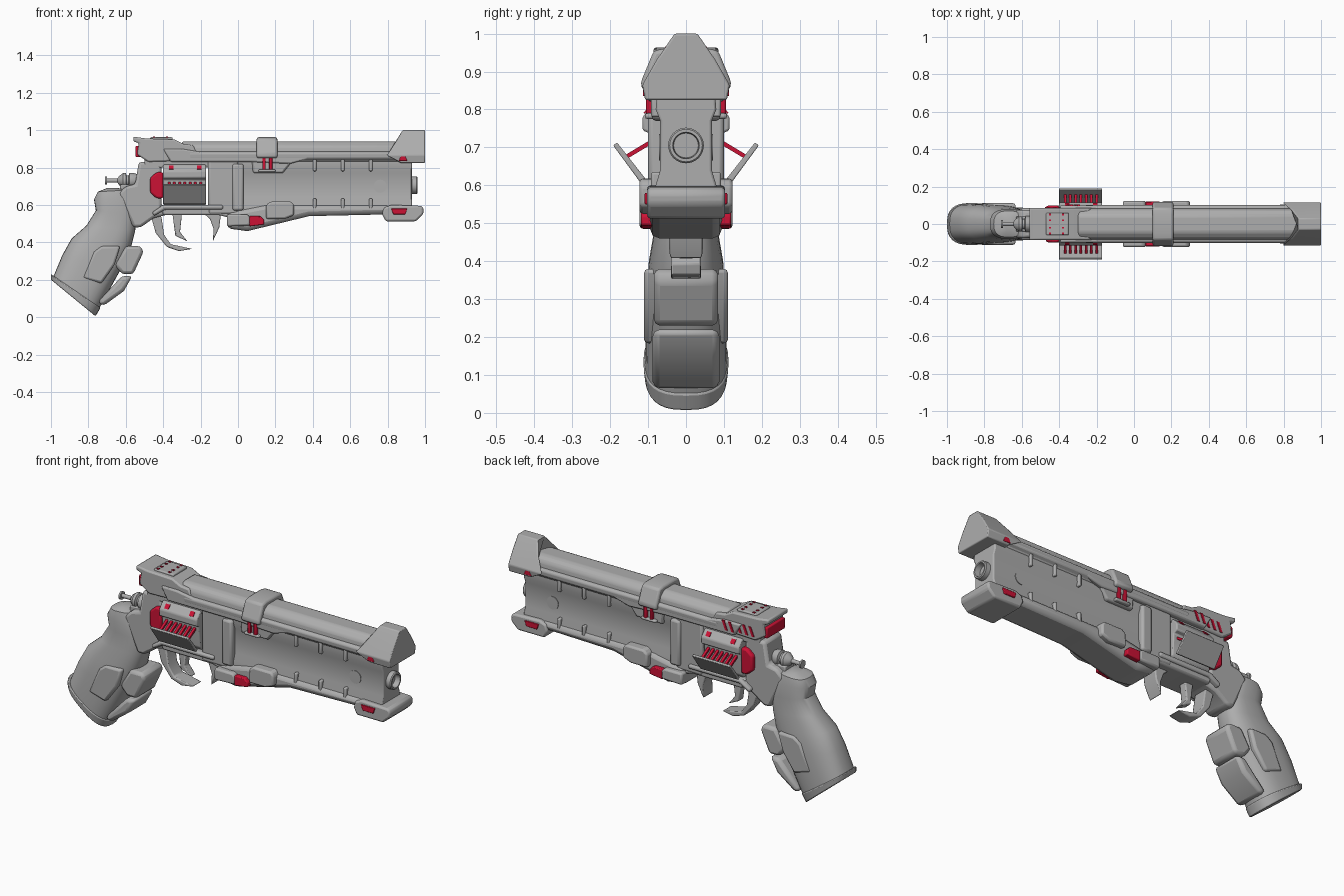
import bpy, bmesh, math
from mathutils import Vector

default = bpy.data.objects.get("Cube")
if default:
    bpy.data.objects.remove(default, do_unlink=True)


def make_material(name, color):
    mat = bpy.data.materials.new(name)
    mat.use_nodes = True
    mat.diffuse_color = color
    mat.node_tree.nodes["Principled BSDF"].inputs["Base Color"].default_value = color
    return mat


GREY = make_material("gunmetal grey", (.42, .42, .42, 1))
RED = make_material("bright red", (.6, .006, .035, 1))


def finish(name, bm, mat, bevel=0):
    """Turn a bmesh into a shaded, optionally bevelled object."""
    bmesh.ops.recalc_face_normals(bm, faces=bm.faces)
    mesh = bpy.data.meshes.new(name)
    bm.to_mesh(mesh)
    bm.free()
    mesh.materials.append(mat)
    obj = bpy.data.objects.new(name, mesh)
    bpy.context.collection.objects.link(obj)
    if bevel:
        mod = obj.modifiers.new("edge bevel", "BEVEL")
        mod.width = bevel
        mod.segments = 2
        mod.limit_method = "ANGLE"
    bpy.ops.object.select_all(action="DESELECT")
    obj.select_set(True)
    bpy.context.view_layer.objects.active = obj
    bpy.ops.object.shade_smooth_by_angle(angle=math.radians(35))
    return obj


def bridge(name, rings, mat, bevel=0):
    """Skin a sequence of matching closed rings and cap both ends."""
    bm = bmesh.new()
    loops = [[bm.verts.new(p) for p in ring] for ring in rings]
    n = len(loops[0])
    for a, b in zip(loops, loops[1:]):
        for i in range(n):
            j = (i + 1) % n
            bm.faces.new((a[i], a[j], b[j], b[i]))
    bm.faces.new(loops[0])
    bm.faces.new(loops[-1])
    return finish(name, bm, mat, bevel)


def prism(name, pts, half, mat=GREY, bevel=.01, y=0):
    """Side profile (x, z) extruded across the width."""
    return bridge(name, [[(x, y + s * half, z) for x, z in pts] for s in (-1, 1)], mat, bevel)


def box(name, x0, x1, z0, z1, half, mat=GREY, bevel=.006, y=0):
    return prism(name, [(x0, z0), (x1, z0), (x1, z1), (x0, z1)], half, mat, bevel, y)


def along(name, half_profile, x0, x1, mat=GREY, bevel=.006):
    """Mirrored cross-section (y, z) extruded lengthwise."""
    ring = half_profile + [(-y, z) for y, z in reversed(half_profile)]
    return bridge(name, [[(x, y, z) for y, z in ring] for x in (x0, x1)], mat, bevel)


def lathe(name, profile, z, mat=GREY, steps=32):
    """Spin (x, radius) points around a lengthwise axis."""
    angles = [math.tau * i / steps for i in range(steps)]
    return bridge(name, [[(x, r * math.cos(a), z + r * math.sin(a)) for a in angles]
                         for x, r in profile], mat)


def loft(name, sections, mat=GREY, steps=32, bevel=0):
    """Rounded rings, each given by back point, front point and half width."""
    rings = []
    for back, front, half in sections:
        b, f = (Vector((p[0], 0, p[1])) for p in (back, front))
        ring = []
        for i in range(steps):
            a = math.tau * i / steps
            c, s = math.cos(a), math.sin(a)
            p = (b + f) / 2 + (f - b) / 2 * math.copysign(abs(c) ** .75, c)
            p.y = half * math.copysign(abs(s) ** .75, s)
            ring.append(p)
        rings.append(ring)
    return bridge(name, rings, mat, bevel)


# Grip with base cap, front plate and raised side plates
loft("grip", [((-.7, .69), (-.64, .69), .04), ((-.75, .67), (-.59, .68), .07),
              ((-.77, .63), (-.56, .63), .08), ((-.76, .57), (-.54, .55), .08),
              ((-.81, .49), (-.55, .46), .085), ((-.89, .42), (-.57, .38), .098),
              ((-.94, .33), (-.63, .25), .105), ((-.99, .21), (-.74, .05), .108)])
loft("grip_base_cap", [((-1, .23), (-.735, .05), .113), ((-1, .2), (-.762, .005), .108)], bevel=.006)
prism("grip_front_plate_upper", [(-.6, .38), (-.52, .38), (-.505, .35), (-.56, .23), (-.62, .23), (-.66, .28)], .085, bevel=.02)
prism("grip_front_plate_lower", [(-.62, .22), (-.565, .22), (-.61, .14), (-.72, .06), (-.75, .08)], .088, bevel=.02)
prism("grip_side_plates", [(-.77, .35), (-.73, .38), (-.63, .38), (-.66, .28),
                           (-.73, .18), (-.83, .21)], .111, bevel=.012)

# Frame around the cylinder window
prism("rear_frame", [(-.53, .83), (-.41, .83), (-.41, .6), (-.37, .55), (-.45, .53), (-.52, .48),
                     (-.56, .48), (-.64, .66), (-.6, .7), (-.55, .71)], .075, bevel=.015)
box("front_frame", -.16, .0, .55, .86, .088, bevel=.012)
box("frame_column", -.03, .03, .57, .82, .1, bevel=.012)
prism("lower_frame", [(-.42, .6), (-.04, .6), (-.04, .53), (-.1, .545), (-.4, .545)], .085)
prism("frame_side_rail", [(-.46, .56), (-.4, .6), (-.08, .6), (-.08, .575), (-.39, .575), (-.45, .54)], .1)
box("top_strap", -.5, .0, .8, .87, .075)

# Cylinder housing, flared side panels and struts
along("cylinder_housing", [(.085, .815), (.115, .78), (.115, .745), (.09, .735), (.085, .62), (.07, .6)], -.4, -.17)
prism("cylinder_rear_cap", [(-.4, .775), (-.435, .775), (-.47, .745), (-.47, .665), (-.435, .635), (-.4, .635)], .098, RED)
for s in (1, -1):
    panel = [(.105, .615), (.12, .607), (.192, .705), (.182, .713)]
    bridge("flared_panel", [[(x, s * y, z) for y, z in panel] for x in (-.4, -.17)], GREY, .003)
    strut = [(.085, .725), (.085, .712), (.155, .67), (.16, .68)]
    for i in range(7):
        x = -.375 + i * .028
        bridge("panel_strut", [[(x + w, s * y, z) for y, z in strut] for w in (0, .014)], RED)
    mark = [(.092, .809), (.109, .789), (.112, .791), (.095, .811)]
    for x in (-.37, -.22):
        bridge("housing_mark", [[(x + w, s * y, z) for y, z in mark] for w in (0, .025)], RED)

# Trigger group
prism("trigger_guard", [(-.465, .54), (-.41, .54), (-.395, .44), (-.36, .39), (-.245, .365),
                        (-.315, .353), (-.38, .375), (-.44, .45)], .04, bevel=.006)
prism("trigger", [(-.35, .55), (-.3, .55), (-.31, .455), (-.27, .405), (-.335, .435)], .022, bevel=.006)
prism("guard_front_claw", [(-.19, .56), (-.09, .56), (-.1, .48), (-.135, .405), (-.13, .47), (-.15, .525)], .045, bevel=.006)

# Hammer knob
lathe("hammer_knob", [(-.71, .022), (-.7, .022), (-.7, .011), (-.645, .011), (-.635, .025), (-.615, .04),
                      (-.6, .04), (-.595, .028), (-.585, .028), (-.58, .042), (-.56, .042), (-.53, .03)], .73)
box("hammer_base", -.63, -.53, .67, .71, .04)

# Top shroud, cheeks and rear sight
along("top_shroud", [(.045, .94), (.078, .915), (.085, .875), (.085, .83)], -.3, .88, bevel=.012)
along("shroud_rail", [(.09, .885), (.102, .875), (.1, .85), (.08, .835)], -.26, .86)
prism("shroud_cheek", [(-.4, .9), (-.3, .9), (-.18, .88), (.3, .88), (.42, .86), (.28, .82),
                       (.06, .83), (-.36, .83)], .1, bevel=.008)
prism("rear_sight", [(-.56, .965), (-.49, .955), (-.34, .95), (-.29, .925), (-.24, .92), (-.2, .84),
                     (-.48, .83), (-.54, .87), (-.53, .93), (-.56, .94)], .086, bevel=.008)
box("rear_sight_ridge", -.47, -.35, .94, .962, .06)
box("rear_red_light", -.548, -.52, .855, .915, .078, RED)
for i in range(5):
    x = -.475 + i * .038
    y = .086 if x < -.39 else .1
    prism("red_slash", [(x, .85), (x + .014, .85), (x + .034, .9), (x + .02, .9)], .004, RED, 0, y)
for x in (-.455, -.385):
    for y in (-.05, -.02, .02, .05):
        box("sight_dot", x, x + .012, .955, .966, .005, RED, 0, y)

# Clamp band with red struts below
along("clamp_band", [(.05, .962), (.085, .955), (.12, .87), (.115, .85), (.09, .85)], .1, .21, bevel=.014)
prism("clamp_seat", [(.03, .86), (.075, .83), (.08, .77), (.24, .77), (.28, .82), (.38, .86)], .09)
for x in (.13, .167):
    box("clamp_strut", x, x + .018, .785, .86, .105, RED, .004)
box("clamp_foot", .11, .2, .775, .79, .108)

# Barrel body, side ribs and muzzle
along("barrel_body", [(.075, .86), (.08, .8), (.068, .77), (.068, .64), (.08, .6), (.08, .55)], -.05, .93)
for x in (.41, .56, .71):
    for z in (.78, .57):
        box("side_rib", x - .009, x + .009, z, z + .065, .092, bevel=.006)
for s in (1, -1):
    bm = bmesh.new()
    bmesh.ops.create_cone(bm, cap_ends=True, segments=32, radius1=.035, radius2=.035, depth=.005)
    for v in bm.verts:
        v.co = (v.co.x + .76, v.co.z + s * .069, v.co.y + .7)
    finish("side_disc", bm, GREY)
lathe("muzzle", [(.88, .04), (.91, .04), (.915, .047), (.955, .047), (.96, .043), (.96, .035), (.9, .03)], .705)

# Front sight block with sloped back
sight = [(.03, 1, .88), (.078, .93, .845), (.115, .865, .79), (.108, .825, .87)]
sight += [(-y, z, x) for y, z, x in reversed(sight)]
bridge("front_sight_block", [[(x, y, z) for y, z, x in sight], [(1, y, z) for y, z, x in sight]], GREY, .005)
prism("front_sight_red", [(.86, .835), (.87, .862), (.895, .862), (.905, .835)], .114, RED, .003)

# Lower shroud, chin and side boxes
prism("lower_shroud", [(-.06, .56), (.14, .6), (.82, .6), (.82, .55), (.38, .54), (.05, .46), (-.06, .475)], .095, bevel=.025)
prism("chin", [(.77, .55), (.78, .585), (.82, .6), (.98, .595), (.993, .58), (.99, .55), (.95, .512), (.79, .512)], .103, bevel=.01)
prism("chin_red", [(.82, .58), (.83, .55), (.895, .55), (.905, .58)], .109, RED, .003)
prism("lower_rear_box", [(-.06, .55), (.05, .55), (.065, .535), (.065, .49), (-.06, .485)], .123)
prism("lower_red_box", [(.06, .54), (.12, .54), (.14, .52), (.14, .495), (.06, .485)], .119, RED, .005)
prism("lower_front_box", [(.15, .6), (.175, .618), (.285, .618), (.3, .6), (.3, .545), (.25, .525), (.15, .525)], .123)
